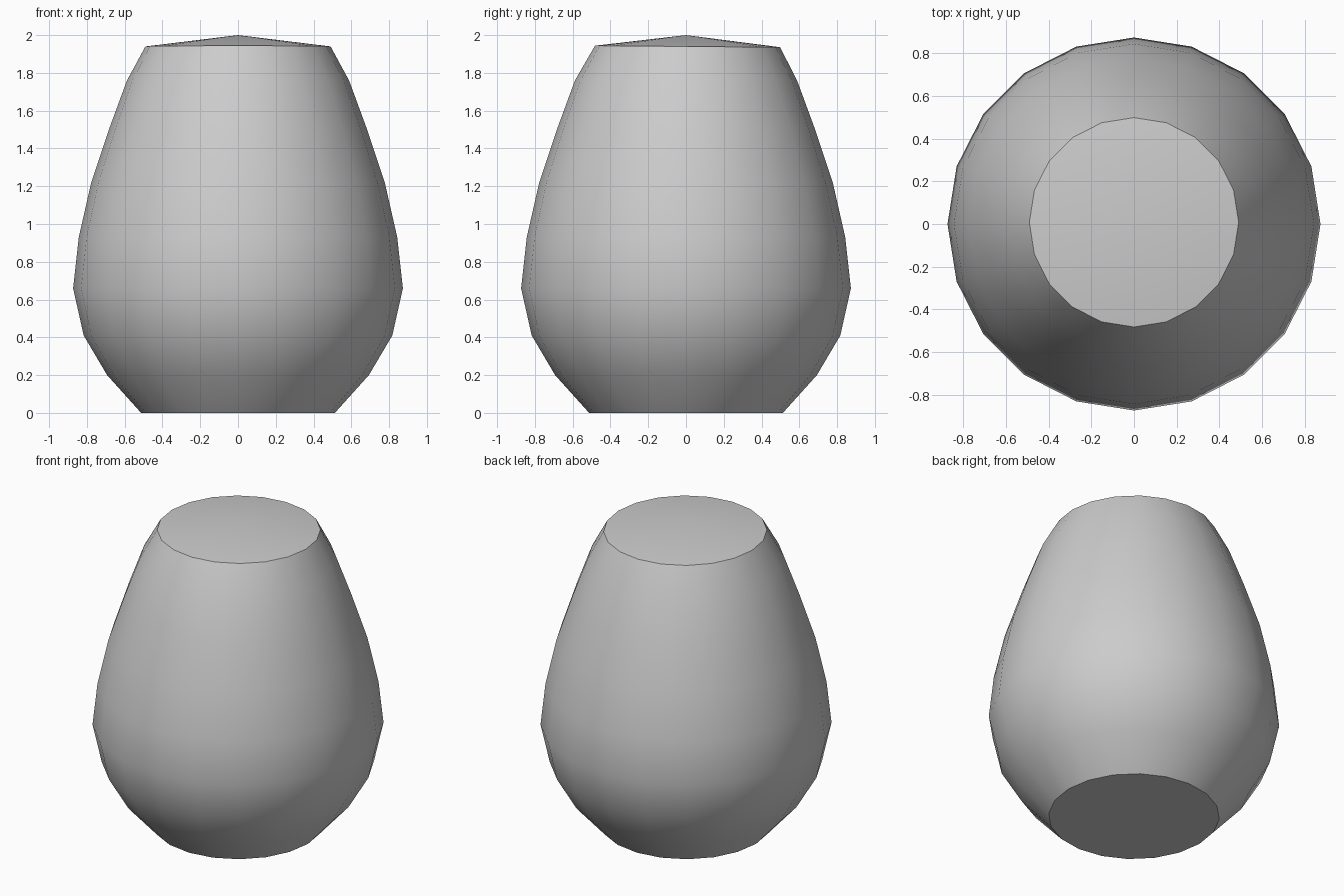
import bpy, bmesh
from math import sin, cos, tau, radians

if "Cube" in bpy.data.objects:
    bpy.data.objects.remove(bpy.data.objects["Cube"])

SIDES = 20
# (radius, height) from the base up to the rim
PROFILE = [(0.513, 0.0), (0.693, 0.2), (0.817, 0.41), (0.873, 0.66), (0.843, 0.93),
           (0.777, 1.22), (0.68, 1.51), (0.588, 1.76), (0.49, 1.94)]

bm = bmesh.new()


def ring(radius, height, shift=0.0, tilt=0.0):
    return [bm.verts.new((radius * cos(tau * i / SIDES),
                          radius * sin(tau * i / SIDES) + shift,
                          height - tilt * sin(tau * i / SIDES)))
            for i in range(SIDES)]


# egg-shaped wall; the rim is slightly off centre and tilted
rings = [ring(r, z) for r, z in PROFILE[:-1]]
rings.append(ring(*PROFILE[-1], shift=0.008, tilt=0.004))
for low, high in zip(rings, rings[1:]):
    for i in range(SIDES):
        j = (i + 1) % SIDES
        bm.faces.new((low[i], low[j], high[j], high[i]))

# flat base
bm.faces.new(rings[0][::-1])

# shallow pointed top
apex = bm.verts.new((0, 0, 2.0))
for i in range(SIDES):
    bm.faces.new((rings[-1][i], rings[-1][(i + 1) % SIDES], apex))

mesh = bpy.data.meshes.new("egg_body")
bm.to_mesh(mesh)
bm.free()
body = bpy.data.objects.new("egg_body", mesh)
bpy.context.collection.objects.link(body)
bpy.context.view_layer.objects.active = body
body.select_set(True)
bpy.ops.object.shade_smooth_by_angle(angle=radians(30))
